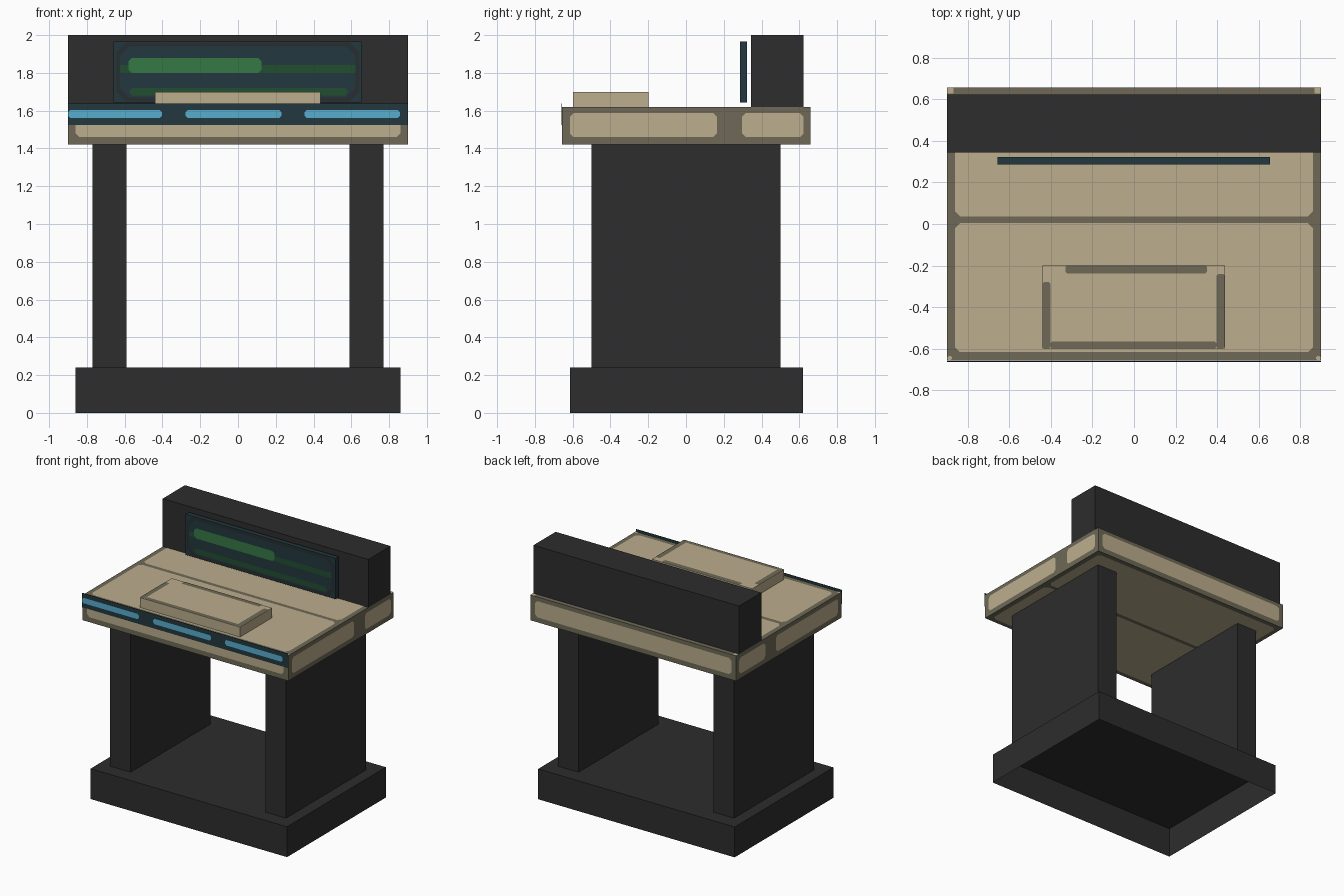
import bpy, bmesh
from mathutils import Vector

if "Cube" in bpy.data.objects:
    bpy.data.objects.remove(bpy.data.objects["Cube"])


def material(name, rgb):
    m = bpy.data.materials.new(name)
    m.diffuse_color = (*rgb, 1)
    m.use_nodes = True
    m.node_tree.nodes["Principled BSDF"].inputs["Base Color"].default_value = m.diffuse_color
    return m


CHARCOAL = material("charcoal", (0.026, 0.026, 0.026))
TAN = material("tan", (0.503, 0.423, 0.270))
TRIM = material("dark tan trim", (0.156, 0.141, 0.095))
TEAL = material("dark teal", (0.016, 0.040, 0.050))
FRAME = material("screen frame grey", (0.020, 0.027, 0.030))
BLUE = material("light blue", (0.098, 0.423, 0.624))
GREEN = material("green", (0.036, 0.188, 0.058))
DARK_GREEN = material("dark green", (0.016, 0.075, 0.030))


def finish(name, bm, mat):
    me = bpy.data.meshes.new(name)
    bm.to_mesh(me)
    bm.free()
    me.materials.append(mat)
    ob = bpy.data.objects.new(name, me)
    bpy.context.collection.objects.link(ob)
    return ob


def box(name, x, y, z, mat, open_bottom=False):
    bm = bmesh.new()
    bmesh.ops.create_cube(bm, size=1)
    for v in bm.verts:
        v.co = [r[0] if c < 0 else r[1] for c, r in zip(v.co, (x, y, z))]
    if open_bottom:
        bm.normal_update()
        bmesh.ops.delete(bm, geom=[f for f in bm.faces if f.normal.z < -0.5],
                         context='FACES')
    return finish(name, bm, mat)


def plate(name, facing, pos, u, v, mat, cut=0.0):
    """Flat panel with clipped corners; facing is like '+x', u and v are the other axes in order."""
    axis = 'xyz'.index(facing[1])
    sign = 1 if facing[0] == '+' else -1
    (a, b), (c, d), k = u, v, cut
    pts = [(a + k, c), (b - k, c), (b, c + k), (b, d - k),
           (b - k, d), (a + k, d), (a, d - k), (a, c + k)]
    if k == 0:
        pts = [(a, c), (b, c), (b, d), (a, d)]
    bm = bmesh.new()
    verts = []
    for p in pts:
        co = list(p)
        co.insert(axis, pos)
        verts.append(bm.verts.new(Vector(co)))
    f = bm.faces.new(verts)
    f.normal_update()
    if f.normal[axis] * sign < 0:
        f.normal_flip()
    return finish(name, bm, mat)


E = 0.002  # lift of painted panels

# Hollow base and the two side legs
box("base", (-0.86, 0.86), (-0.615, 0.62), (0, 0.24), CHARCOAL, open_bottom=True)
for side, x in (("left", (-0.77, -0.59)), ("right", (0.59, 0.77))):
    box(side + "_leg", x, (-0.5, 0.5), (0.24, 1.42), CHARCOAL)

# Desk top in trim colour with tan panels on every side
box("desk_top", (-0.9, 0.9), (-0.656, 0.658), (1.42, 1.62), TRIM)
for label, facing, z in (("upper", "+z", 1.62 + E), ("lower", "-z", 1.42 - E)):
    plate(label + "_front_panel", facing, z, (-0.862, 0.862), (-0.617, 0.004), TAN, 0.025)
    plate(label + "_back_panel", facing, z, (-0.862, 0.862), (0.037, 0.622), TAN, 0.025)
for label, facing, x in (("right", "+x", 0.9 + E), ("left", "-x", -0.9 - E)):
    plate(label + "_long_panel", facing, x, (-0.615, 0.165), (1.46, 1.588), TAN, 0.02)
    plate(label + "_short_panel", facing, x, (0.297, 0.623), (1.46, 1.588), TAN, 0.02)
plate("front_edge_panel", "-y", -0.656 - E, (-0.86, 0.86), (1.46, 1.588), TAN, 0.02)
plate("back_edge_panel", "+y", 0.658 + E, (-0.86, 0.86), (1.46, 1.588), TAN, 0.02)
for sx in (-1, 1):
    x = sorted((sx * 0.868, sx * 0.9))
    plate("back_corner_patch", "+z", 1.62 + E, x, (0.628, 0.658), TAN)
    x = sorted((sx * 0.875, sx * 0.9))
    plate("front_corner_patch", "+z", 1.62 + E, x, (-0.656, -0.635), TAN, 0.008)

# Light strip along the front edge
box("front_strip", (-0.9, 0.9), (-0.663, -0.659), (1.525, 1.638), TEAL)
for u in ((-0.9, -0.403), (-0.277, 0.23), (0.352, 0.857)):
    plate("strip_light", "-y", -0.663 - E, u, (1.561, 1.604), BLUE, 0.012)

# Raised console pad with trim strips round its top
box("console_pad", (-0.44, 0.437), (-0.598, -0.199), (1.62, 1.70), TAN)
for u, v in (((-0.33, 0.352), (-0.237, -0.199)), ((-0.44, -0.402), (-0.598, -0.28)),
             ((0.397, 0.437), (-0.598, -0.24)), ((-0.402, 0.397), (-0.598, -0.566))):
    plate("pad_trim", "+z", 1.70 + E, u, v, TRIM, 0.008)

# Upright back block
box("back_block", (-0.9, 0.9), (0.344, 0.622), (1.62, 2.0), CHARCOAL)

# Screen standing in front of the block, with layered display
box("screen", (-0.658, 0.655), (0.286, 0.323), (1.642, 1.965), TEAL)
layers = (
    ("screen_frame", (-0.645, 0.642), (1.648, 1.96), FRAME, 0.05),
    ("screen_field", (-0.625, 0.622), (1.67, 1.94), TEAL, 0.05),
    ("screen_upper_line", (-0.625, 0.622), (1.80, 1.842), DARK_GREEN, 0.008),
    ("screen_lower_line", (-0.575, 0.58), (1.68, 1.72), DARK_GREEN, 0.015),
    ("screen_bright_bar", (-0.58, 0.125), (1.80, 1.88), GREEN, 0.018),
)
for i, (name, u, v, mat, cut) in enumerate(layers):
    plate(name, "-y", 0.286 - E * (i + 1) * 0.8, u, v, mat, cut)
